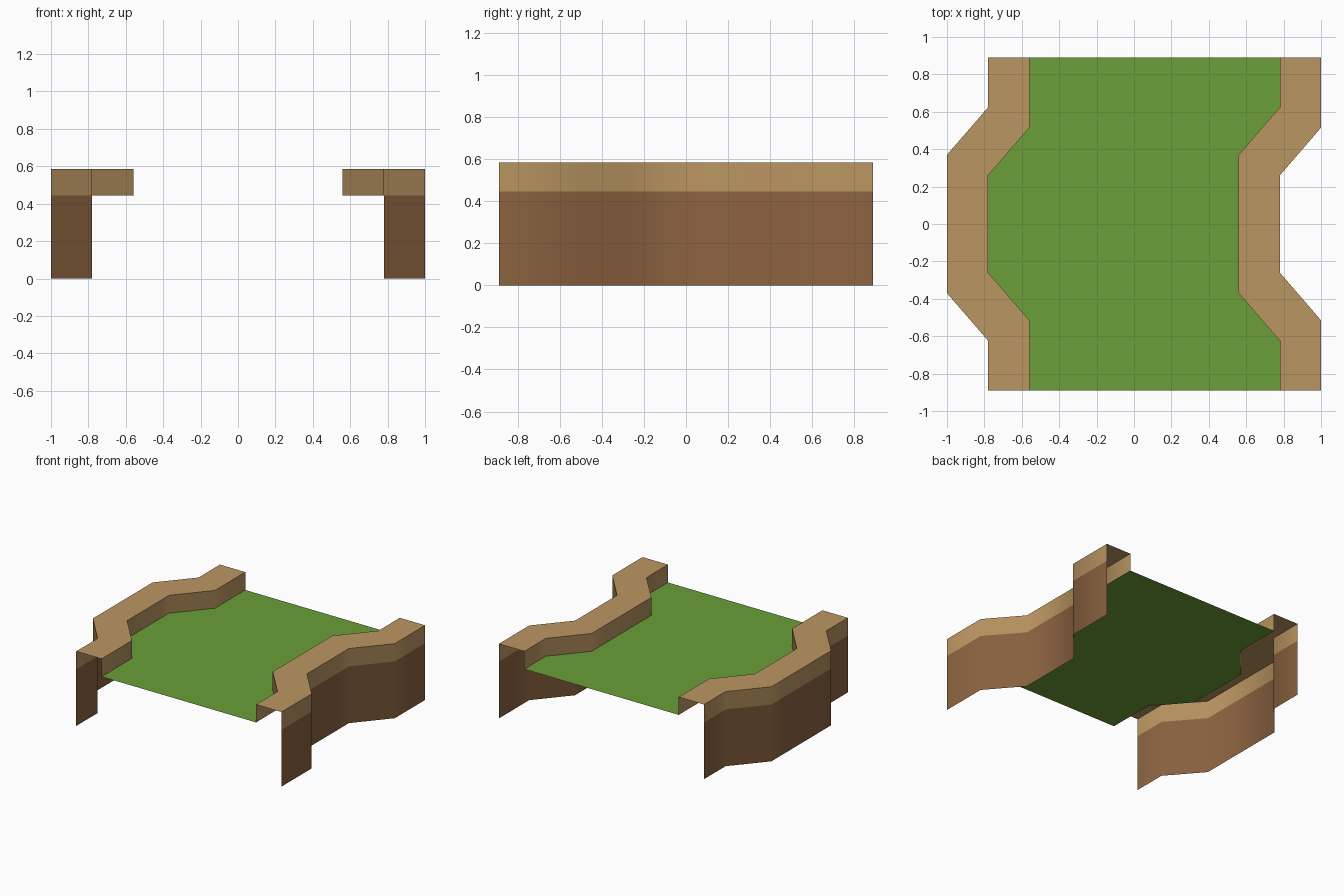
import bpy, bmesh, math

if "Cube" in bpy.data.objects:
    bpy.data.objects.remove(bpy.data.objects["Cube"])

FLOOR_Z, TOP_Z = 0.445, 0.585


def material(name, rgb):
    m = bpy.data.materials.new(name)
    m.diffuse_color = (*rgb, 1)
    m.use_nodes = True
    m.node_tree.nodes["Principled BSDF"].inputs["Base Color"].default_value = m.diffuse_color
    return m


tan = material("light dirt", (0.50, 0.305, 0.122))
brown = material("dark dirt", (0.265, 0.126, 0.052))
green = material("grass", (0.145, 0.345, 0.040))

# Plan of the winding bank: its west and east edges, front to back
WEST = [(-0.78, -0.89), (-0.78, -0.624), (-1.0, -0.37), (-1.0, 0.37), (-0.78, 0.624), (-0.78, 0.89)]
EAST = [(-0.56, -0.89), (-0.56, -0.515), (-0.78, -0.26), (-0.78, 0.26), (-0.56, 0.515), (-0.56, 0.89)]


def shift(line, dx):
    return [(x + dx, y) for x, y in line]


def loft(name, rails, mats, flip=False):
    """Open strips between neighbouring rails; strip k uses mats[k]."""
    bm = bmesh.new()
    used = list(dict.fromkeys(mats))
    rows = [[bm.verts.new((x, y, z)) for x, y in line] for line, z in rails]
    for k, (a, b) in enumerate(zip(rows, rows[1:])):
        for i in range(len(a) - 1):
            quad = [a[i], b[i], b[i + 1], a[i + 1]]
            f = bm.faces.new(quad if flip else quad[::-1])
            f.material_index = used.index(mats[k])
            f.smooth = True
    me = bpy.data.meshes.new(name)
    bm.to_mesh(me)
    bm.free()
    for m in used:
        me.materials.append(m)
    me.set_sharp_from_angle(angle=math.radians(60))
    ob = bpy.data.objects.new(name, me)
    bpy.context.collection.objects.link(ob)
    return ob


def bank(name, outer, inner, flip):
    # outer skirt, outer rim, flat top, inner rim; ends stay open
    rails = [(outer, 0), (outer, FLOOR_Z), (outer, TOP_Z), (inner, TOP_Z), (inner, FLOOR_Z)]
    return loft(name, rails, [brown, tan, tan, tan], flip)


# Two raised banks, the right one being the left plan moved across
bank("left_bank", WEST, EAST, False)
bank("right_bank", shift(EAST, 1.56), shift(WEST, 1.56), True)

# Grass surface between the inner rims
loft("grass_surface", [(EAST, FLOOR_Z), (shift(WEST, 1.56), FLOOR_Z)], [green], False)
